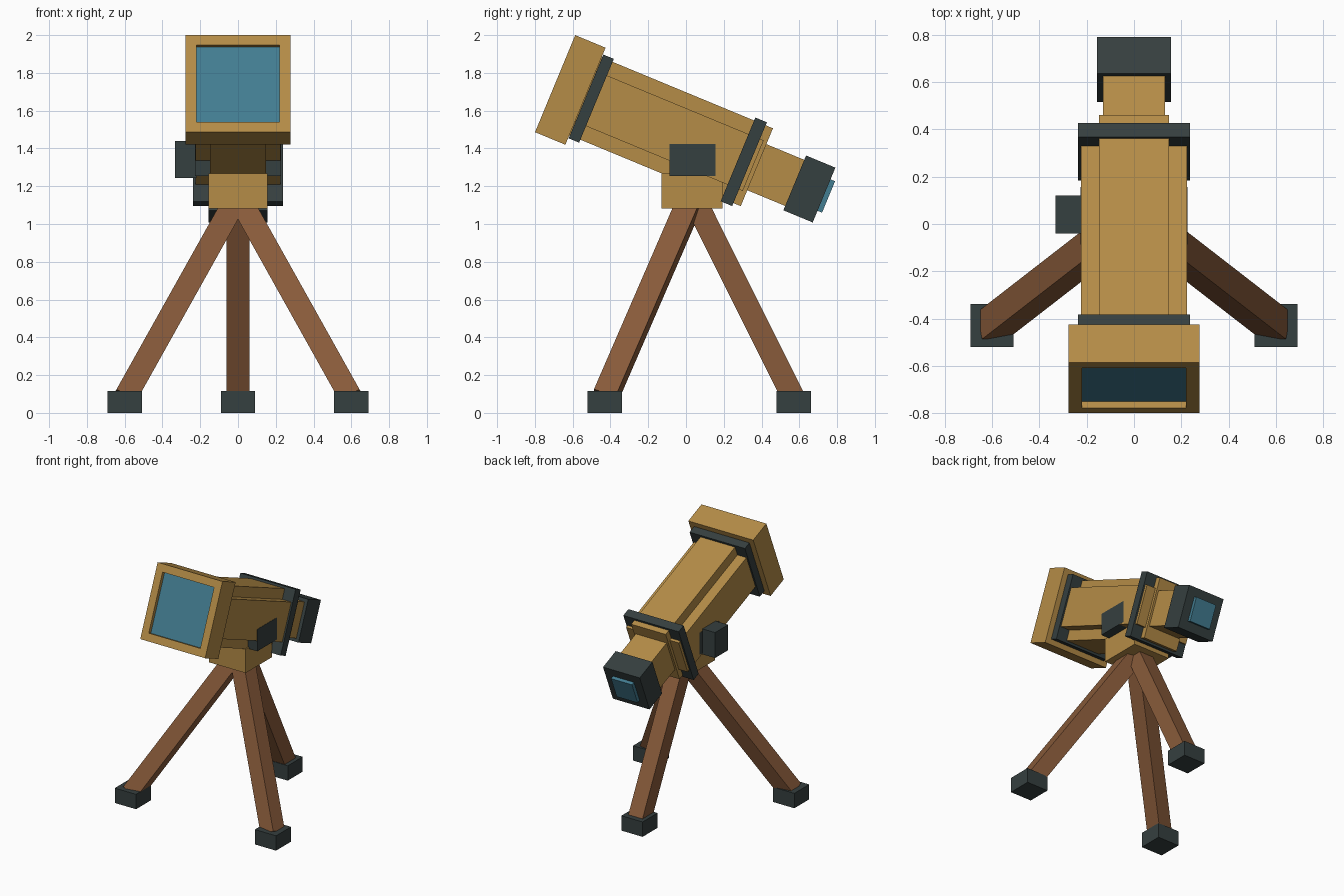
import bpy
import bmesh
from math import radians
from mathutils import Matrix, Vector

cube = bpy.data.objects.get("Cube")
if cube:
    bpy.data.objects.remove(cube, do_unlink=True)


def make_material(name, rgb):
    mat = bpy.data.materials.new(name)
    mat.use_nodes = True
    color = (*rgb, 1.0)
    mat.diffuse_color = color
    mat.node_tree.nodes["Principled BSDF"].inputs["Base Color"].default_value = color
    return mat


brass = make_material("brass", (0.46, 0.262, 0.063))
wood = make_material("brown wood", (0.25, 0.105, 0.043))
dark = make_material("dark metal", (0.036, 0.05, 0.05))
glass = make_material("blue glass", (0.055, 0.205, 0.285))


def box(name, lo, hi, mat, matrix=None):
    """Box between two corners, optionally placed by a matrix."""
    lo, hi = Vector(lo), Vector(hi)
    bm = bmesh.new()
    bmesh.ops.create_cube(bm, size=1.0)
    bmesh.ops.scale(bm, vec=hi - lo, verts=bm.verts)
    bmesh.ops.translate(bm, vec=(lo + hi) / 2, verts=bm.verts)
    mesh = bpy.data.meshes.new(name)
    bm.to_mesh(mesh)
    bm.free()
    mesh.materials.append(mat)
    obj = bpy.data.objects.new(name, mesh)
    bpy.context.collection.objects.link(obj)
    if matrix:
        obj.matrix_world = matrix
    return obj


# Telescope frame: local y runs down the tube towards the eyepiece
tube = Matrix.Translation((0, 0, 1.456)) @ Matrix.Rotation(radians(-22.5), 4, 'X')


def tube_box(name, start, end, half_w, half_h, mat):
    return box(name, (-half_w, start, -half_h), (half_w, end, half_h), mat, tube)


tube_box("wide_barrel", -0.6, 0.385, 0.225, 0.145, brass)
tube_box("tall_barrel", -0.6, 0.406, 0.148, 0.223, brass)
tube_box("front_band", -0.573, -0.513, 0.237, 0.24, dark)
tube_box("rear_band", 0.298, 0.364, 0.237, 0.24, dark)
tube_box("eyepiece_tube", 0.38, 0.66, 0.132, 0.132, brass)
tube_box("eyepiece", 0.623, 0.791, 0.157, 0.157, dark)
tube_box("eyepiece_lens", 0.77, 0.817, 0.09, 0.09, glass)

# Front hood with a recessed lens
hood = tube_box("front_hood", -0.75, -0.576, 0.278, 0.278, brass)
hood.data.materials.append(glass)
bm = bmesh.new()
bm.from_mesh(hood.data)
bm.normal_update()
front = min(bm.faces, key=lambda f: f.calc_center_median().y)
bmesh.ops.inset_region(bm, faces=[front], thickness=0.081)
pocket = bmesh.ops.extrude_face_region(bm, geom=[front])
floor = next(g for g in pocket["geom"] if isinstance(g, bmesh.types.BMFace))
bmesh.ops.translate(bm, vec=(0, 0.028, 0), verts=floor.verts)
floor.material_index = 1
if front.is_valid:
    bmesh.ops.delete(bm, geom=[front], context='FACES_ONLY')
bmesh.ops.recalc_face_normals(bm, faces=bm.faces)
bm.to_mesh(hood.data)
bm.free()

# Mount, cross axle and adjusting knob
box("mount_block", (-0.156, -0.13, 1.083), (0.156, 0.193, 1.267), brass)
box("cross_axle", (-0.2265, -0.087, 1.254), (0.2265, 0.156, 1.424), dark)
box("side_knob", (-0.333, -0.04, 1.243), (-0.22, 0.12, 1.44), dark)

# Tripod legs and feet
apex = Vector((0, 0.035, 1.15))
for name, x, y in (("left", 0.6, -0.43), ("right", -0.6, -0.43), ("back", 0, 0.57)):
    end = Vector((x, y, 0.077))
    axis = (apex - end).normalized()
    side = Vector((0, 1, 0)).cross(axis).normalized()
    rot = Matrix((side, axis.cross(side), axis)).transposed().to_4x4()
    box(name + "_leg", (-0.061, -0.061, 0), (0.061, 0.061, (apex - end).length),
        wood, Matrix.Translation(end) @ rot)
    box(name + "_foot", (x - 0.091, y - 0.091, 0), (x + 0.091, y + 0.091, 0.115), dark)
